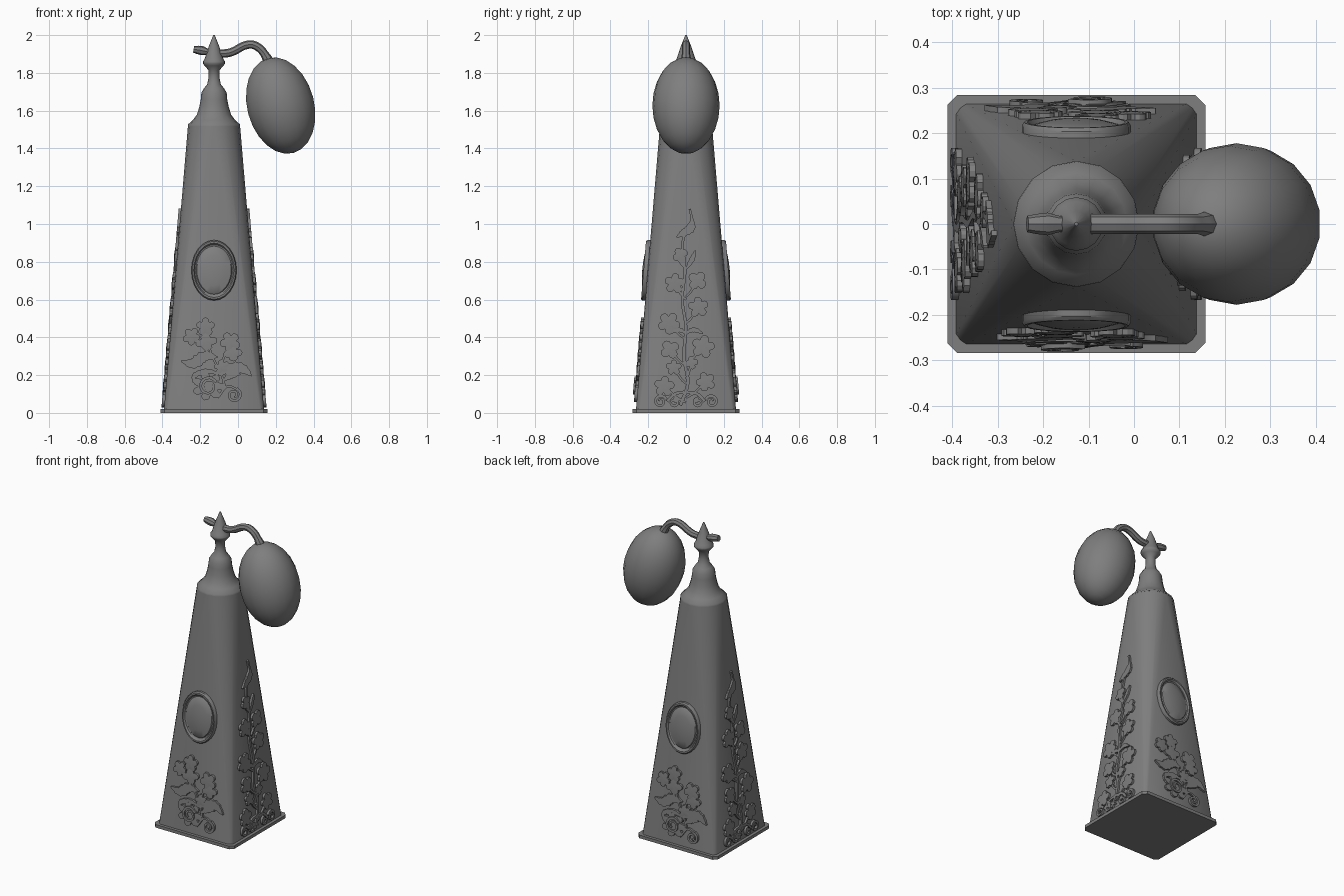
import bpy, bmesh, math
from mathutils import Vector

if "Cube" in bpy.data.objects:
    bpy.data.objects.remove(bpy.data.objects["Cube"])

CX = -0.127                       # axis of the bottle
BODY_Z, NECK_Z, BODY_H, NECK_R = 0.02, 1.52, 0.265, 0.138
N = 16


def finish(name, bm, angle=35, loc=(CX, 0, 0)):
    bmesh.ops.recalc_face_normals(bm, faces=bm.faces)
    me = bpy.data.meshes.new(name)
    bm.to_mesh(me)
    bm.free()
    ob = bpy.data.objects.new(name, me)
    bpy.context.collection.objects.link(ob)
    ob.location = loc
    smooth(ob, angle)
    return ob


def smooth(ob, angle):
    bpy.ops.object.select_all(action='DESELECT')
    ob.select_set(True)
    bpy.context.view_layer.objects.active = ob
    bpy.ops.object.shade_smooth_by_angle(angle=math.radians(angle))


def bridge(bm, a, b):
    for i in range(len(a)):
        j = (i + 1) % len(a)
        bm.faces.new((a[i], a[j], b[j], b[i]))


def stack(bm, rings):
    """Skin a list of coordinate rings and cap both ends."""
    vs = [[bm.verts.new(c) for c in r] for r in rings]
    for a, b in zip(vs, vs[1:]):
        bridge(bm, a, b)
    bm.faces.new(vs[0])
    bm.faces.new(vs[-1])


def half(z):                      # half width of the tapering body at height z
    return BODY_H - (z - BODY_Z) * (BODY_H - NECK_R) / (NECK_Z - BODY_Z)


def on_face(u, z, d):             # point on the front panel, raised by d
    return Vector((u, -(half(z) + d), z))


def circle(r, z, n=N):
    return [(r * math.cos(2 * math.pi * i / n), r * math.sin(2 * math.pi * i / n), z) for i in range(n)]


def spline(pts, step=5):          # smooth path through points
    p = [Vector(q) for q in pts]
    p = [2 * p[0] - p[1]] + p + [2 * p[-1] - p[-2]]
    out = []
    for a, b, c, d in zip(p, p[1:], p[2:], p[3:]):
        for k in range(step):
            t = k / step
            out.append(0.5 * (2 * b + (c - a) * t + (2 * a - 5 * b + 4 * c - d) * t * t
                              + (3 * b - a - 3 * c + d) * t ** 3))
    return out + [p[-2]]


# relief pieces
def blossom(bm, u, z, r, n=5, turn=0.0, stretch=1.0, top=0.016):
    m = n * 6
    low, high = [], []
    for i in range(m):
        a = 2 * math.pi * i / m
        q = r * (0.62 + 0.38 * abs(math.cos(n * a / 2)) ** 0.7)
        x, y = q * math.cos(a) * stretch, q * math.sin(a)
        pu = u + x * math.cos(turn) - y * math.sin(turn)
        pz = z + x * math.sin(turn) + y * math.cos(turn)
        low.append(bm.verts.new(on_face(pu, pz, -0.012)))
        high.append(bm.verts.new(on_face(pu, pz, top - 0.003)))
    bridge(bm, low, high)
    c = bm.verts.new(on_face(u, z, top))
    for i in range(m):
        bm.faces.new((high[i], high[(i + 1) % m], c))


def ribbon(bm, pts, w0, w1=None, leaf=False, top=0.012):
    path = spline(pts)
    w1 = w0 if w1 is None else w1
    rings = []
    for i, p in enumerate(path):
        t = i / (len(path) - 1)
        d = (path[min(i + 1, len(path) - 1)] - path[max(i - 1, 0)]).normalized()
        w = w0 + (w1 - w0) * t
        if leaf:
            w = 0.003 + w0 * math.sin(math.pi * t) * (1 if i % 2 else 0.75)
        s = Vector((-d.y, d.x)) * w
        rings.append([on_face(p.x + k * s.x, p.y + k * s.y, e)
                      for k, e in ((-1, -0.012), (-1, top), (1, top), (1, -0.012))])
    stack(bm, rings)


def curl(bm, u, z, r, start, turns=1.3, flip=1, top=0.014):
    pts = [(u + r * (1 - 0.7 * k / 12) * math.cos(start + flip * k / 12 * turns * 2 * math.pi),
            z + r * (1 - 0.7 * k / 12) * math.sin(start + flip * k / 12 * turns * 2 * math.pi)) for k in range(13)]
    ribbon(bm, pts, 0.008, 0.005, top=top)


def pair(name_a, name_b, bm, angle, turn=0.0):
    """Place a relief panel and its copy on the opposite face."""
    a = finish(name_a, bm, angle)
    a.rotation_euler.z = turn
    b = a.copy()
    b.name = name_b
    b.rotation_euler.z = turn + math.pi
    bpy.context.collection.objects.link(b)


# base plate with cut corners
bm = bmesh.new()
h, c = 0.284, 0.262
octo = [(h, -c), (h, c), (c, h), (-c, h), (-h, c), (-h, -c), (-c, -h), (c, -h)]
stack(bm, [[(x, y, z) for x, y in octo] for z in (0, 0.02)])
finish("base_plate", bm)

# body: rounded square blending to a round neck
bm = bmesh.new()
low = []
for q in range(4):
    ca, sa = math.cos(q * math.pi / 2), math.sin(q * math.pi / 2)
    for x, y in ((BODY_H, 0), (BODY_H, 0.243), (0.256, 0.256), (0.243, BODY_H)):
        low.append(bm.verts.new((x * ca - y * sa, x * sa + y * ca, BODY_Z - 0.005)))
high = [bm.verts.new(p) for p in circle(NECK_R, NECK_Z)]
for i in range(N):
    j = (i + 1) % N
    if i % 4 < 2:
        tris = ((low[i], low[j], high[i]), (low[j], high[j], high[i]))
    else:
        tris = ((low[i], low[j], high[j]), (low[i], high[j], high[i]))
    for t in tris:
        bm.faces.new(t)
bm.faces.new(low)
bm.faces.new(high)
finish("bottle_body", bm, 40)

# turned collar, neck and pointed finial
bm = bmesh.new()
profile = [(0.139, 1.518), (0.137, 1.528), (0.112, 1.55), (0.09, 1.58), (0.078, 1.62), (0.07, 1.66), (0.067, 1.695),
           (0.052, 1.72), (0.036, 1.74), (0.029, 1.775), (0.03, 1.815), (0.05, 1.838), (0.059, 1.85),
           (0.059, 1.86), (0.05, 1.872), (0.028, 1.94), (0.004, 2.0)]
stack(bm, [circle(r, z) for r, z in profile])
finish("spray_collar", bm, 40)


# swept nozzle and tube
def tube(name, pts, r, radii):
    cu = bpy.data.curves.new(name, 'CURVE')
    cu.dimensions = '3D'
    cu.bevel_depth, cu.bevel_resolution, cu.use_fill_caps = r, 2, True
    sp = cu.splines.new('POLY')
    sp.points.add(len(pts) - 1)
    for p, (x, z), k in zip(sp.points, pts, radii):
        p.co = (x, 0, z, 1)
        p.radius = k
    ob = bpy.data.objects.new(name, cu)
    bpy.context.collection.objects.link(ob)
    bpy.ops.object.select_all(action='DESELECT')
    ob.select_set(True)
    bpy.context.view_layer.objects.active = ob
    bpy.ops.object.convert(target='MESH')
    smooth(bpy.context.object, 40)


tube("spray_nozzle", [(-0.235, 1.925), (-0.215, 1.922), (-0.19, 1.918), (-0.165, 1.912), (-0.12, 1.908)],
     0.02, (0.9, 1.1, 1.25, 0.9, 0.9))
arm = [(p.x, p.y) for p in spline([(-0.12, 1.902), (-0.06, 1.904), (-0.02, 1.916), (0.03, 1.943), (0.075, 1.95),
                                   (0.115, 1.93), (0.14, 1.9), (0.16, 1.865)], 3)]
tube("bulb_tube", arm, 0.022, [1] * (len(arm) - 3) + [1.1, 1.2, 1.2])

# squeeze bulb
bpy.ops.mesh.primitive_uv_sphere_add(segments=18, ring_count=12, location=(0.226, 0, 1.627),
                                     rotation=(0, math.radians(-15), 0))
bulb = bpy.context.object
bulb.name = "squeeze_bulb"
bulb.scale = (0.18, 0.178, 0.26)
smooth(bulb, 60)

# oval medallions, front and back
bm = bmesh.new()
rings = []
for r, d in ((1, -0.015), (1, 0.014), (0.96, 0.022), (0.9, 0.022), (0.85, 0.012), (0.8, 0.01),
             (0.76, 0.016), (0.5, 0.024), (0.25, 0.028), (0.05, 0.029)):
    rings.append([on_face(0.12 * r * math.cos(a), 0.755 + 0.16 * r * math.sin(a), d)
                  for a in (2 * math.pi * i / 24 for i in range(24))])
stack(bm, rings)
pair("front_medallion", "back_medallion", bm, 35)

# rose bouquet, front and back
bm = bmesh.new()
for u, z, r, n, t, s in ((-0.045, 0.455, 0.05, 5, 0.3, 1), (-0.12, 0.405, 0.045, 5, 1, 1.1),
                         (-0.04, 0.375, 0.045, 4, 0.2, 1.3), (0.085, 0.375, 0.055, 5, 0.8, 1),
                         (0.1, 0.315, 0.042, 4, 0.1, 1.2), (0.04, 0.245, 0.036, 5, 0.5, 1.2),
                         (-0.03, 0.14, 0.075, 7, 0, 1.15)):
    blossom(bm, u, z, r, n, t, s)
for p, w in (([(-0.175, 0.275), (-0.11, 0.262), (-0.05, 0.3), (0.02, 0.295)], 0.032),
             ([(0.03, 0.2), (0.09, 0.235), (0.15, 0.235), (0.2, 0.195)], 0.03),
             ([(0.05, 0.17), (0.09, 0.2), (0.14, 0.205)], 0.018),
             ([(-0.11, 0.16), (-0.1, 0.2), (-0.03, 0.22), (0.04, 0.2)], 0.014)):
    ribbon(bm, p, w, leaf=True)
for p in ([(-0.045, 0.44), (-0.03, 0.36), (0.0, 0.28), (0.04, 0.2), (0.06, 0.13)],
          [(-0.11, 0.39), (-0.05, 0.34), (0.0, 0.28)], [(0.09, 0.36), (0.05, 0.29), (0.04, 0.2)],
          [(0.02, 0.08), (0.07, 0.14), (0.13, 0.12)]):
    ribbon(bm, p, 0.006)
curl(bm, -0.03, 0.14, 0.05, 0.5, 1.6, top=0.023)
curl(bm, 0.105, 0.095, 0.038, 1.2, 1.4, -1)
pair("front_bouquet", "back_bouquet", bm, 30)

# climbing vines, right and left
bm = bmesh.new()
ribbon(bm, [(-0.03, 0.04), (0.01, 0.16), (-0.012, 0.3), (0.0, 0.45), (-0.02, 0.6), (-0.005, 0.75),
            (-0.02, 0.88), (0.005, 0.98), (0.03, 1.02), (0.02, 1.08)], 0.009, 0.006)
ribbon(bm, [(-0.05, 0.93), (-0.01, 0.955), (0.03, 0.98), (0.035, 1.03)], 0.022, leaf=True)
for u, z, r, n, t in ((-0.06, 0.685, 0.055, 5, 0.2), (0.06, 0.7, 0.052, 4, 0.9), (0.065, 0.56, 0.055, 5, 0.4),
                      (-0.09, 0.475, 0.06, 5, 1.0), (0.09, 0.35, 0.062, 5, 0.1), (-0.085, 0.335, 0.052, 4, 0.6),
                      (-0.065, 0.24, 0.042, 5, 0.3), (0.105, 0.165, 0.052, 5, 0.7), (-0.115, 0.14, 0.055, 5, 0.2),
                      (-0.03, 0.835, 0.042, 4, 0.5), (0.03, 0.265, 0.035, 4, 0.2)):
    blossom(bm, u, z, r, n, t)
    ribbon(bm, [(u * 0.8, z - 0.02), (u * 0.4, z - 0.06), (0, z - 0.085)], 0.006)
for s in (-1, 1):
    ribbon(bm, [(0, 0.76), (s * 0.03, 0.81), (s * 0.05, 0.86)], 0.012, leaf=True)
    ribbon(bm, [(0, 0.42), (s * 0.04, 0.44), (s * 0.09, 0.42)], 0.012, leaf=True)
    ribbon(bm, [(-0.01, 0.11), (s * 0.06, 0.1), (s * 0.1, 0.06)], 0.008)
    curl(bm, s * 0.135, 0.06, 0.033, math.pi / 2 + s * 1.2, 1.4, -s)
    curl(bm, s * 0.065, 0.055, 0.025, math.pi / 2, 1.3, s)
pair("right_vine", "left_vine", bm, 30, math.pi / 2)

# dark grey metal on every part
mat = bpy.data.materials.new("dark_grey")
mat.diffuse_color = (0.21, 0.21, 0.21, 1)
mat.use_nodes = True
mat.node_tree.nodes["Principled BSDF"].inputs["Base Color"].default_value = mat.diffuse_color
for me in {o.data for o in bpy.context.collection.objects}:
    me.materials.clear()
    me.materials.append(mat)
